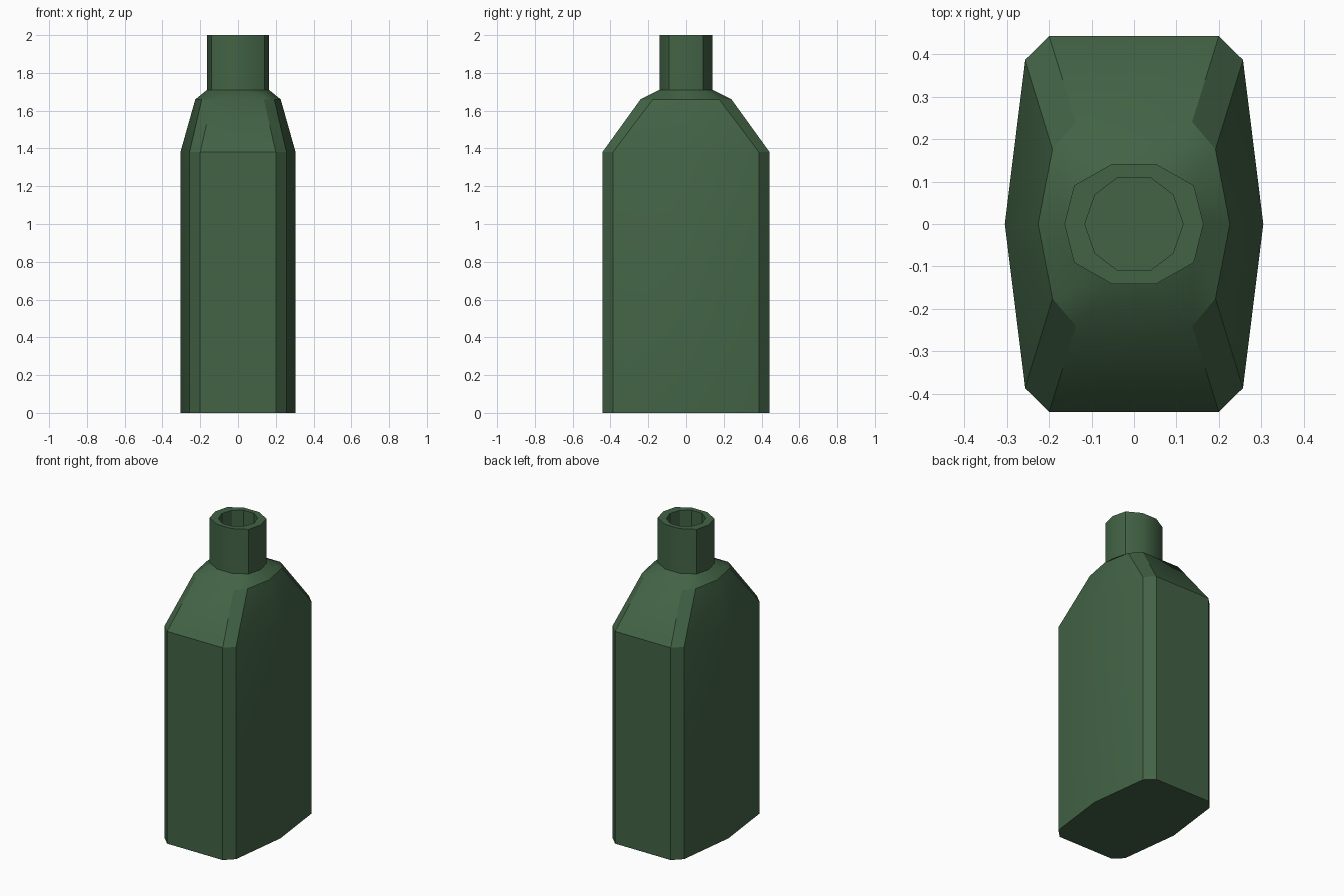
import bpy, bmesh, math

if "Cube" in bpy.data.objects:
    bpy.data.objects.remove(bpy.data.objects["Cube"])

# Ten-sided rings: (z, side point x, corner x, corner y, end x, end y)
LEVELS = [
    (0.00, 0.305, 0.257, 0.387, 0.200, 0.443),   # base
    (1.38, 0.305, 0.257, 0.387, 0.200, 0.443),   # top of body
    (1.66, 0.226, 0.192, 0.176, 0.137, 0.241),   # top of shoulder
    (1.71, 0.164, 0.141, 0.091, 0.053, 0.141),   # neck base
    (2.00, 0.164, 0.141, 0.091, 0.053, 0.141),   # lip, outer
    (2.00, 0.116, 0.092, 0.069, 0.038, 0.110),   # lip, inner
    (1.71, 0.116, 0.092, 0.069, 0.038, 0.110),   # floor of the opening
]


def ring(bm, z, sx, cx, cy, ex, ey):
    half = [(sx, 0), (cx, cy), (ex, ey), (-ex, ey), (-cx, cy)]
    return [bm.verts.new((x, y, z)) for x, y in half + [(-x, -y) for x, y in half]]


# Bottle body, shoulder, neck and hollow mouth as one lofted shell
bm = bmesh.new()
rings = [ring(bm, *level) for level in LEVELS]
for a, b in zip(rings, rings[1:]):
    for i in range(10):
        j = (i + 1) % 10
        bm.faces.new((a[i], a[j], b[j], b[i]))
bm.faces.new(rings[0][::-1])
bm.faces.new(rings[-1])
bmesh.ops.recalc_face_normals(bm, faces=bm.faces)

mesh = bpy.data.meshes.new("bottle")
bm.to_mesh(mesh)
bm.free()
bottle = bpy.data.objects.new("bottle", mesh)
bpy.context.collection.objects.link(bottle)

# Dark green glass
glass = bpy.data.materials.new("green_glass")
glass.diffuse_color = (0.055, 0.125, 0.06, 1)
glass.use_nodes = True
glass.node_tree.nodes["Principled BSDF"].inputs["Base Color"].default_value = glass.diffuse_color
mesh.materials.append(glass)

# Soft shading on shallow bends only
bpy.context.view_layer.objects.active = bottle
bottle.select_set(True)
bpy.ops.object.shade_smooth_by_angle(angle=math.radians(30))
